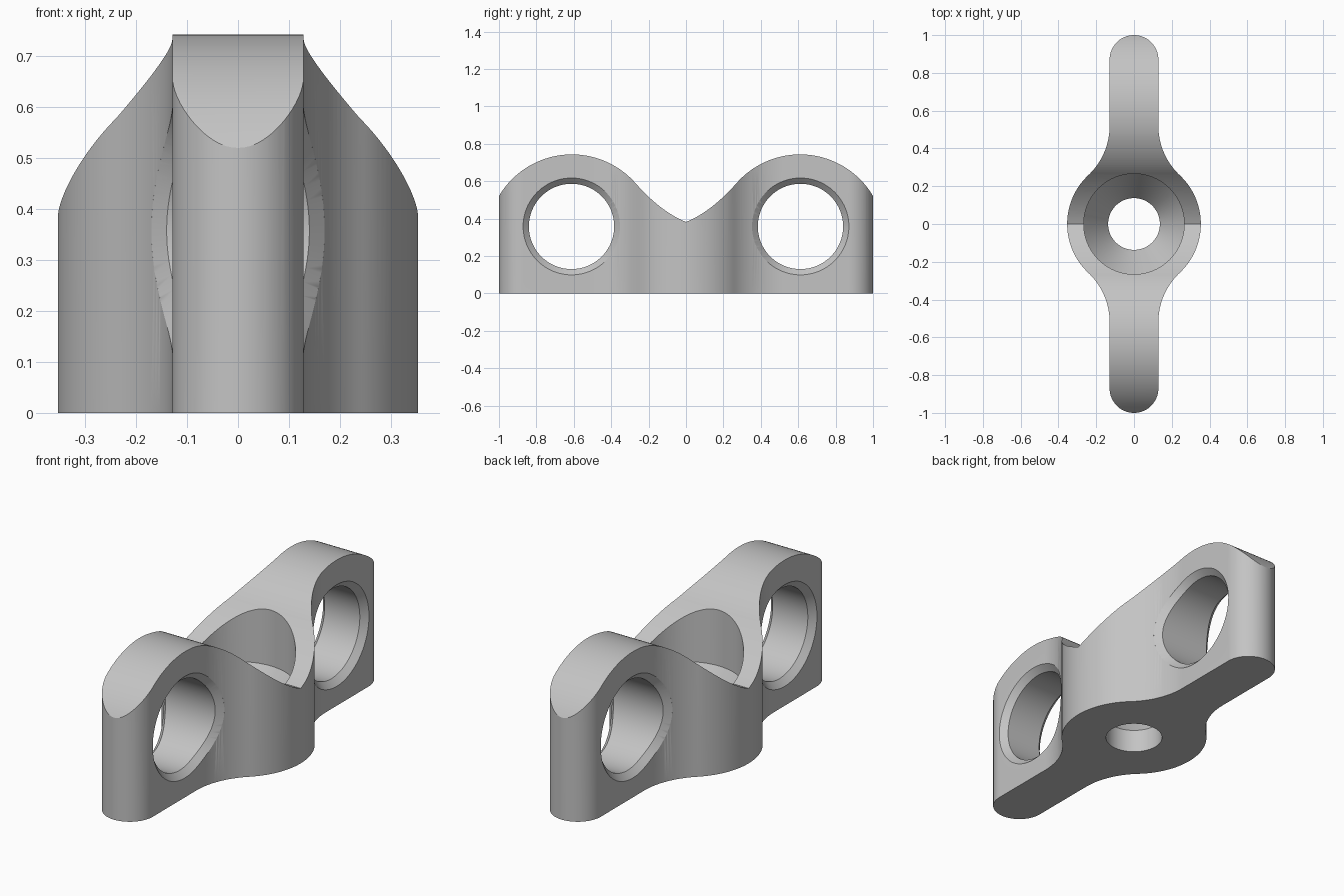
import bpy
import bmesh
from math import sin, cos, pi, sqrt, atan2, radians

cube = bpy.data.objects.get("Cube")
if cube:
    bpy.data.objects.remove(cube, do_unlink=True)

# Main dimensions
HUB = 0.354        # hub radius
ARM = 0.129        # half thickness of the arms
BLEND_Y = 0.52     # where the arm starts to flare into the hub
BLEND = (HUB**2 - ARM**2 - BLEND_Y**2) / (2 * (ARM - HUB))
EYE_Y, EYE_Z = 0.612, 0.358
BORE, RIM, CHAMFER = 0.228, 0.259, 0.03

grey = bpy.data.materials.new("plain_grey")
grey.use_nodes = True
colour = (0.55, 0.55, 0.55, 1)
grey.diffuse_color = colour
grey.node_tree.nodes["Principled BSDF"].inputs["Base Color"].default_value = colour


def loft(name, rings):
    """Solid skinned over closed rings with equal point counts."""
    bm = bmesh.new()
    loops = [[bm.verts.new(p) for p in ring] for ring in rings]
    n = len(loops[0])
    for a, b in zip(loops, loops[1:]):
        for i in range(n):
            j = (i + 1) % n
            bm.faces.new((a[i], a[j], b[j], b[i]))
    bm.faces.new(loops[0])
    bm.faces.new(loops[-1])
    bmesh.ops.recalc_face_normals(bm, faces=bm.faces)
    mesh = bpy.data.meshes.new(name)
    bm.to_mesh(mesh)
    bm.free()
    mesh.materials.append(grey)
    obj = bpy.data.objects.new(name, mesh)
    bpy.context.collection.objects.link(obj)
    return obj


def arc(cx, cy, r, start, end, steps):
    angles = [start + (end - start) * i / steps for i in range(steps + 1)]
    return [(cx + r * cos(a), cy + r * sin(a)) for a in angles]


def half_width(y):
    """Distance of the side wall from the middle plane."""
    d = BLEND_Y - y
    return ARM + BLEND - sqrt(BLEND**2 - d * d) if d > 0 else ARM


def top_height(y):
    """Arched crown over each eye, dipping to a crease at the hub."""
    y = abs(y)
    if y < 0.27:
        return 0.382 + 0.404 * y + 1.345 * y * y
    return 0.29 + sqrt(0.453**2 - (y - 0.61)**2)


def combine(target, cutter, operation):
    mod = target.modifiers.new("cut", "BOOLEAN")
    mod.object, mod.operation, mod.solver = cutter, operation, "EXACT"
    bpy.context.view_layer.objects.active = target
    bpy.ops.object.modifier_apply(modifier=mod.name)
    bpy.data.objects.remove(cutter, do_unlink=True)


# Plan outline: one quarter, mirrored to all four
flare = atan2(BLEND_Y, ARM + BLEND)
quarter = arc(0, 0, HUB, 0, flare, 20)
quarter += arc(ARM + BLEND, BLEND_Y, BLEND, flare + pi, pi, 20)[1:]
quarter += arc(0, 1 - ARM, ARM, 0, pi / 2, 16)
half = quarter + [(-x, y) for x, y in quarter[-2::-1]]
outline = half + [(x, -y) for x, y in half[-2:0:-1]]
body = loft("link_body", [[(x, y, z) for x, y in outline] for z in (0, 1)])

# Curved top
ys = [i / 80 for i in range(-83, 84)]
side = [(y, top_height(y)) for y in ys] + [(ys[-1], -0.1), (ys[0], -0.1)]
combine(body, loft("top_profile", [[(x, y, z) for y, z in side] for x in (-0.6, 0.6)]),
        "INTERSECT")

# Central well with a countersunk through hole
well = [(0.137, -0.1), (0.137, 0.12), (0.266, 0.3), (0.266, 1)]
combine(body, loft("well_cutter", [[(x, y, z) for x, y in arc(0, 0, r, 0, 2 * pi, 96)[:-1]]
                                   for r, z in well]), "DIFFERENCE")

# Eye holes through the arms, chamfered along the curved walls
for s in (-1, 1):
    def eye_ring(r, sign, depth):
        rim = arc(EYE_Y, EYE_Z, RIM, 0, 2 * pi, 96)[:-1]
        edge = arc(EYE_Y, EYE_Z, r, 0, 2 * pi, 96)[:-1]
        return [(sign * (half_width(p[0]) + depth), s * q[0], q[1])
                for p, q in zip(rim, edge)]
    rings = [eye_ring(RIM, -1, 0.2), eye_ring(RIM, -1, 0), eye_ring(BORE, -1, -CHAMFER),
             eye_ring(BORE, 1, -CHAMFER), eye_ring(RIM, 1, 0), eye_ring(RIM, 1, 0.2)]
    combine(body, loft("eye_cutter", rings), "DIFFERENCE")

# Smooth walls with crisp edges
bpy.ops.object.select_all(action="DESELECT")
body.select_set(True)
bpy.context.view_layer.objects.active = body
bpy.ops.object.shade_smooth_by_angle(angle=radians(25))
